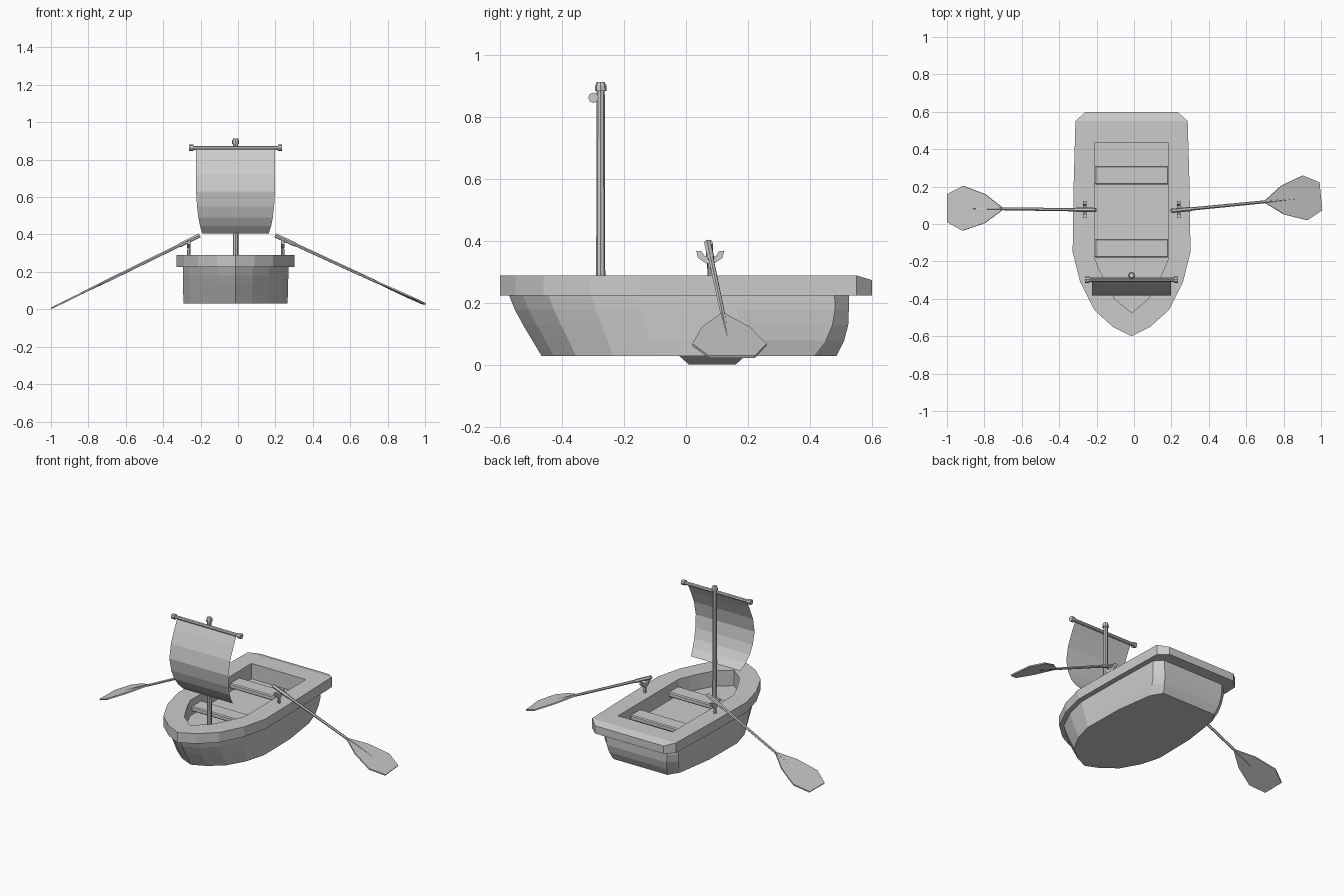
import bpy, bmesh
from mathutils import Vector

if "Cube" in bpy.data.objects:
    bpy.data.objects.remove(bpy.data.objects["Cube"])

CX = -0.013  # centre line of the boat


def finish(name, bm):
    bmesh.ops.remove_doubles(bm, verts=bm.verts, dist=0.0005)
    bmesh.ops.recalc_face_normals(bm, faces=bm.faces)
    me = bpy.data.meshes.new(name)
    bm.to_mesh(me)
    bm.free()
    ob = bpy.data.objects.new(name, me)
    bpy.context.collection.objects.link(ob)
    return ob


def loft(name, rings):
    bm = bmesh.new()
    loops = [[bm.verts.new(p) for p in ring] for ring in rings]
    n = len(loops[0])
    for a, b in zip(loops, loops[1:]):
        for i in range(n):
            j = (i + 1) % n
            bm.faces.new((a[i], a[j], b[j], b[i]))
    bm.faces.new(loops[0])
    bm.faces.new(loops[-1])
    return finish(name, bm)


def turned(name, start, end, profile, sides=8):
    """Round part along an axis; profile is (fraction along, radius)."""
    start, end = Vector(start), Vector(end)
    axis = end - start
    u = axis.orthogonal().normalized()
    v = axis.normalized().cross(u)
    rings = []
    for t, r in profile:
        ring = []
        for i in range(sides):
            e = Vector((r, 0, 0))
            from math import cos, sin, tau
            a = tau * i / sides
            ring.append(start + axis * t + u * r * cos(a) + v * r * sin(a))
        rings.append(ring)
    return loft(name, rings)


def box(name, lo, hi, bevel=0.006):
    bm = bmesh.new()
    bmesh.ops.create_cube(bm, size=1)
    for p in bm.verts:
        p.co = [(a + b) / 2 + c * (b - a) for a, b, c in zip(lo, hi, p.co)]
    bmesh.ops.bevel(bm, geom=bm.edges[:], offset=bevel, segments=1, affect='EDGES')
    return finish(name, bm)


def mirrored(half):
    """Closed outline from a half outline whose ends lie on the centre line."""
    full = half + [(-p[0],) + tuple(p[1:]) for p in half[-2:0:-1]]
    return [(p[0] + CX, p[1], p[2]) for p in full]


# Hull: lofted from the bottom up, over the gunwale and down to the floor
RIM = [(0, -.6), (.1, -.55), (.2, -.46), (.275, -.31), (.315, -.15),
       (.31, .2), (.30, .55), (.245, .6), (0, .6)]
WELL = [(0, -.475), (.09, -.40), (.13, -.33), (.165, -.26), (.195, -.19),
        (.195, .1), (.195, .435), (.1, .435), (0, .435)]


def hull_ring(z, front, back, width, corner):
    ring = []
    for i, (x, y) in enumerate(RIM):
        f = (y + .6) / 1.2
        x = x / .315 * width * (corner if i in (6, 7) else 1)
        if i == 6:
            f -= (1 - corner) * .35
        ring.append((x, front + f * (back - front), z))
    return mirrored(ring)


loft("hull", [
    hull_ring(.03, -.465, .485, .277, .90),
    hull_ring(.08, -.495, .51, .280, .95),
    hull_ring(.13, -.525, .523, .281, .98),
    hull_ring(.18, -.552, .525, .282, 1),
    hull_ring(.225, -.57, .525, .282, 1),
    mirrored([(x, y, .225) for x, y in RIM]),
    mirrored([(x, y, .275 if y > .56 else .29) for x, y in RIM]),
    mirrored([(x, min(y, .55), .29) for x, y in RIM]),
    mirrored([(x, y, .29) for x, y in WELL]),
    mirrored([(x, y, .19) for x, y in WELL]),
])

# Seats
for name, y0, y1 in (("rear_seat", .21, .31), ("front_seat", -.18, -.08)):
    box(name, (CX - .197, y0, .215), (CX + .197, y1, .247))

# Mast with cap, and the yard with end knobs
turned("mast", (CX, -.275, .188), (CX, -.275, .89), [(0, .015), (1, .013)])
turned("mast_cap", (CX, -.275, .885), (CX, -.275, .913),
       [(0, .019), (.6, .018), (1, .013)])
turned("yard", (CX - .248, -.298, .863), (CX + .248, -.298, .863),
       [(0, .012), (0, .017), (.045, .017), (.045, .011),
        (.955, .011), (.955, .017), (1, .017), (1, .012)])

# Billowing sail: rows of (y, z, half width)
SAIL = [(-.300, .860, .212), (-.330, .800, .212), (-.365, .720, .212),
        (-.383, .630, .211), (-.371, .550, .206), (-.350, .490, .199),
        (-.322, .445, .190), (-.285, .405, .177)]
bm = bmesh.new()
rows = [[bm.verts.new((CX + s * w, y, z)) for s in (-1, 1)] for y, z, w in SAIL]
for a, b in zip(rows, rows[1:]):
    bm.faces.new((a[0], a[1], b[1], b[0]))
finish("sail", bm)

# Oars: tapered shaft and flat leaf-shaped blade
BLADE = [(0, 0), (.115, .078), (.245, .12), (.338, .075),
         (.338, -.075), (.245, -.12), (.115, -.078)]


def oar(side, grip, tip):
    grip, tip = Vector(grip), Vector(tip)
    d = (tip - grip).normalized()
    v = Vector((0, 0, 1)).cross(d).normalized()
    n = d.cross(v)
    turned(side + "_oar_shaft", grip, tip - d * .12,
           [(0, .012), (.15, .012), (.16, .009), (.7, .008), (1, .004)], 6)
    base = tip - d * .338
    loft(side + "_oar_blade",
         [[base + d * a + v * b + n * h for a, b in BLADE] for h in (-.004, .004)])


oar("left", (-.205, .075, .395), (-.998, .085, .006))
oar("right", (.2, .07, .395), (.998, .148, .028))

# Oarlocks: post with a forked cradle on top
FORK = [(-.045, .37), (-.04, .347), (-.012, .328), (.012, .328), (.04, .347),
        (.045, .37), (.028, .368), (.018, .352), (-.018, .352), (-.028, .368)]
for side, x in (("left", CX - .25), ("right", CX + .252)):
    turned(side + "_oarlock_post", (x, .078, .285), (x, .078, .335),
           [(0, .009), (1, .008)])
    loft(side + "_oarlock_fork",
         [[(x + h, .078 + y, z) for y, z in FORK] for h in (-.009, .009)])
